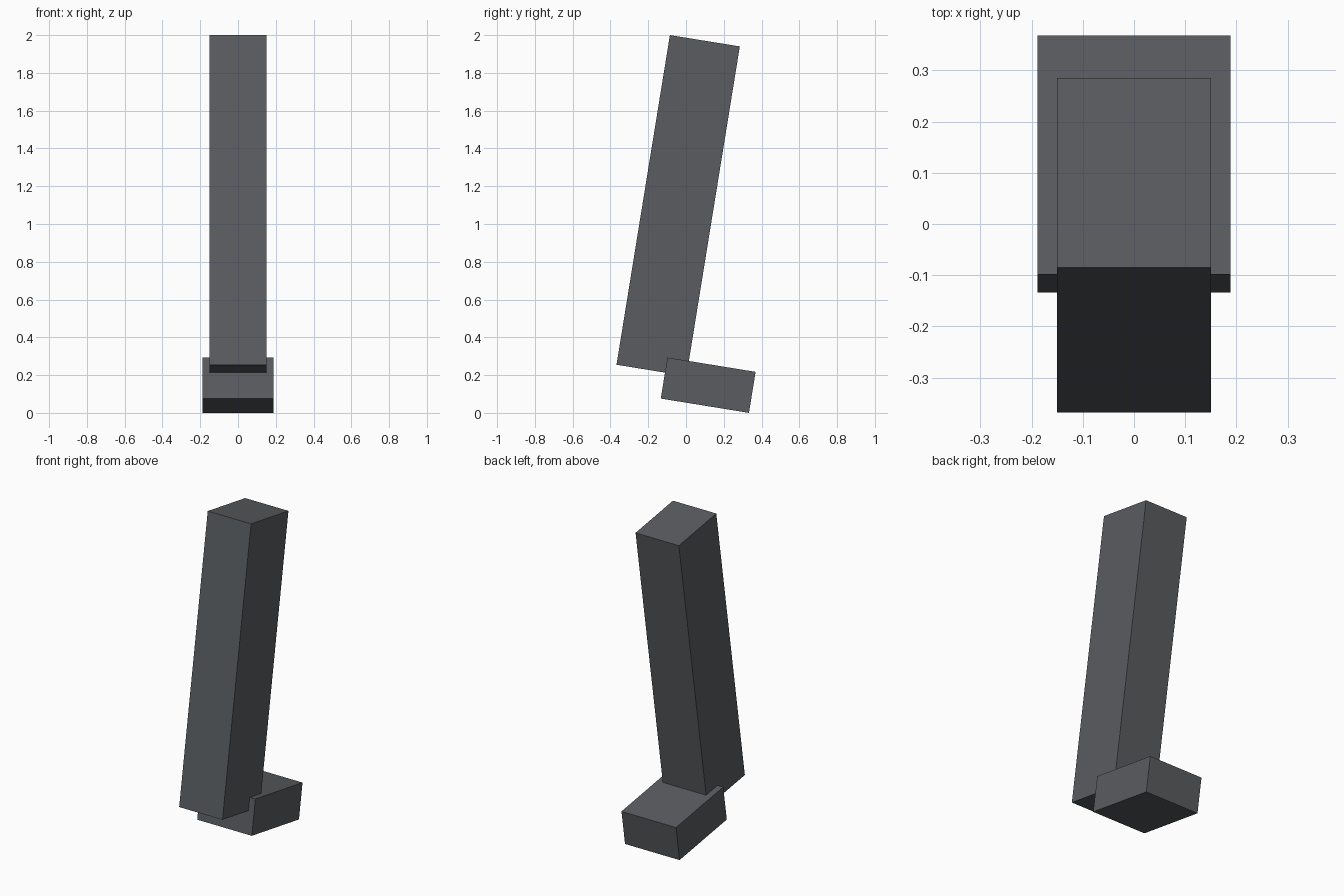
import bpy
import math

if "Cube" in bpy.data.objects:
    bpy.data.objects.remove(bpy.data.objects["Cube"])

TILT = math.radians(-9.2)  # whole model leans toward the back

grey = bpy.data.materials.new("dark_grey")
grey.diffuse_color = (0.10, 0.107, 0.115, 1)
grey.use_nodes = True
grey.node_tree.nodes["Principled BSDF"].inputs["Base Color"].default_value = grey.diffuse_color


def box(name, size, y, z):
    """Tilted box centred on x = 0."""
    bpy.ops.mesh.primitive_cube_add(size=1, location=(0, y, z))
    ob = bpy.context.object
    ob.name = name
    ob.scale = size
    bpy.ops.object.transform_apply(location=False, rotation=False, scale=True)
    ob.rotation_euler.x = TILT
    ob.data.materials.append(grey)
    return ob


# Long upright column
box("column", (0.30, 0.375, 1.768), -0.0415, 1.0975)

# Wider block at the lower back
box("foot_block", (0.378, 0.473, 0.22), 0.1175, 0.1465)
